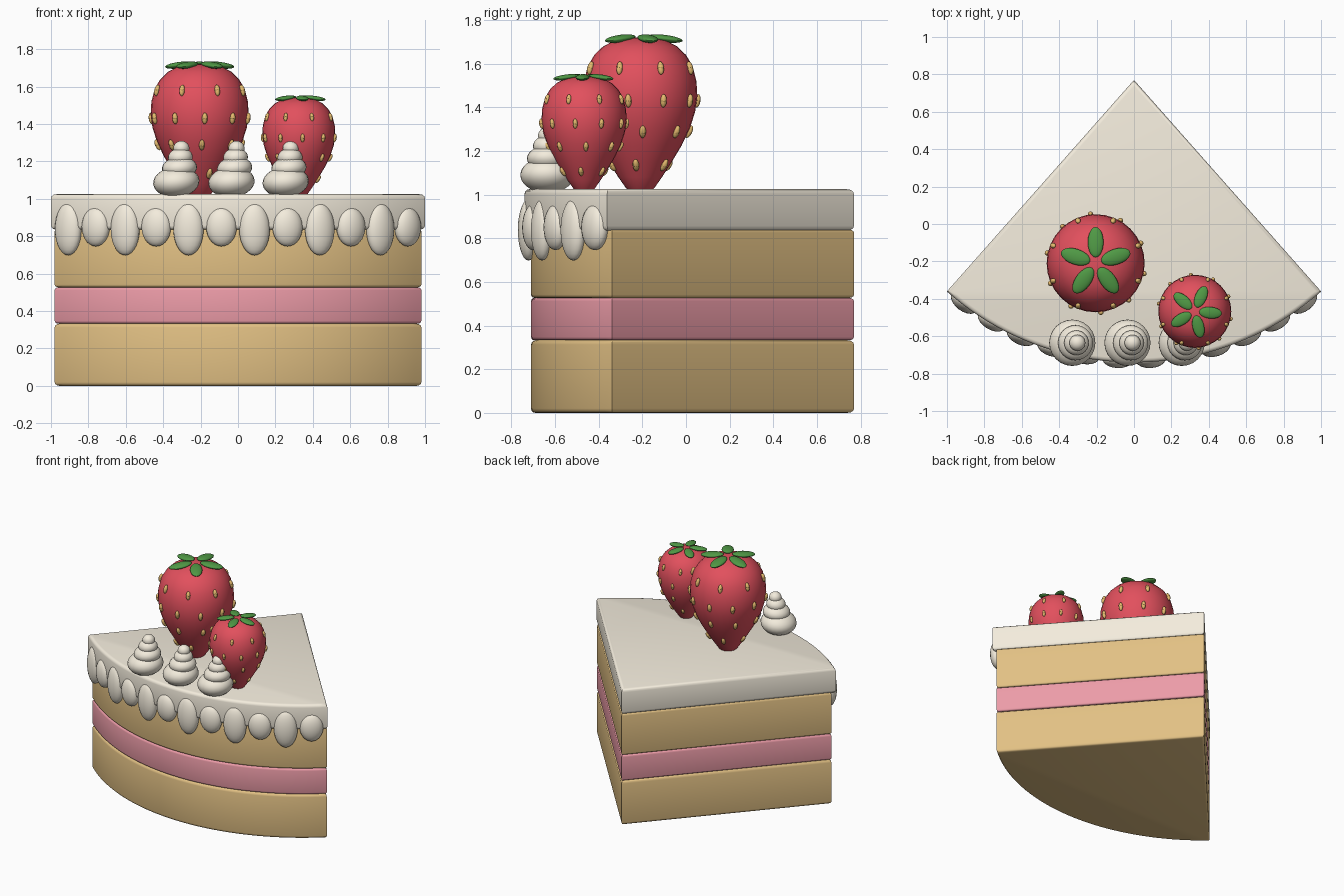
import bpy, bmesh
from math import sin, cos, pi, radians
from mathutils import Matrix, Vector

if "Cube" in bpy.data.objects:
    bpy.data.objects.remove(bpy.data.objects["Cube"])


def material(name, rgb):
    m = bpy.data.materials.new(name)
    m.diffuse_color = (*rgb, 1)
    m.use_nodes = True
    m.node_tree.nodes["Principled BSDF"].inputs["Base Color"].default_value = m.diffuse_color
    return m


SPONGE = material("sponge", (.76, .53, .23))
PINK = material("pink_filling", (.84, .33, .39))
CREAM = material("cream", (.9, .84, .72))
RED = material("berry_red", (.76, .08, .11))
GREEN = material("leaf_green", (.08, .32, .06))
SEED = material("seed_gold", (.79, .5, .16))
APEX = 0.77
HALF = radians(41.5)


def finish(bm, name, mat):
    bmesh.ops.recalc_face_normals(bm, faces=bm.faces)
    me = bpy.data.meshes.new(name)
    bm.to_mesh(me)
    bm.free()
    ob = bpy.data.objects.new(name, me)
    bpy.context.collection.objects.link(ob)
    me.materials.append(mat)
    bpy.ops.object.select_all(action='DESELECT')
    ob.select_set(True)
    bpy.context.view_layer.objects.active = ob
    bpy.ops.object.shade_smooth_by_angle(angle=radians(35))
    return ob


def blob(bm, loc, size, rot=Matrix(), u=20, v=14):
    mat = Matrix.Translation(loc) @ rot @ Matrix.Diagonal((*size, 1))
    bmesh.ops.create_uvsphere(bm, u_segments=u, v_segments=v, radius=1, matrix=mat)


def turn(deg, axis='Z'):
    return Matrix.Rotation(radians(deg), 4, axis)


def wedge(name, radius, z0, z1, mat, bevel):
    bm = bmesh.new()
    n = 40
    pts = [(0, APEX)]
    for i in range(n + 1):
        a = -HALF + 2 * HALF * i / n
        pts.append((radius * sin(a), APEX - radius * cos(a)))
    face = bm.faces.new([bm.verts.new((x, y, z0)) for x, y in pts])
    ext = bmesh.ops.extrude_face_region(bm, geom=[face])
    top = [g for g in ext['geom'] if isinstance(g, bmesh.types.BMVert)]
    bmesh.ops.translate(bm, verts=top, vec=(0, 0, z1 - z0))
    # round only the top and bottom rims
    rims = [e for e in bm.edges if abs(e.verts[0].co.z - e.verts[1].co.z) < 1e-4]
    bmesh.ops.bevel(bm, geom=rims, offset=bevel, segments=3, profile=.5, affect='EDGES')
    finish(bm, name, mat)


# cake layers and icing
wedge("bottom_sponge", 1.48, 0, .333, SPONGE, .02)
wedge("pink_filling", 1.48, .333, .527, PINK, .015)
wedge("top_sponge", 1.48, .527, .84, SPONGE, .015)
wedge("icing", 1.51, .835, 1.025, CREAM, .022)

# icing drips along the curved front
bm = bmesh.new()
for i in range(12):
    deg = -37.4 + 6.8 * i
    a = radians(deg)
    w, h, z = (.082, .14, .838) if i % 2 == 0 else (.082, .104, .85)
    blob(bm, (1.495 * sin(a), APEX - 1.495 * cos(a), z), (w, .048, h), turn(deg))
finish(bm, "icing_drips", CREAM)

# whipped cream swirls
for k, x in enumerate((-.33, -.035, .255)):
    bm = bmesh.new()
    for dx, z, r, h in ((0, 1.09, .124, .082), (.017, 1.165, .094, .06),
                        (.022, 1.222, .066, .05), (.027, 1.27, .043, .04)):
        blob(bm, (x + dx, -.635, z), (r, r, h), turn(-5, 'Y'), 24)
    finish(bm, f"cream_swirl_{k + 1}", CREAM)

# strawberry half profile: radius, height
PROFILE = [(0, -.02), (.035, -.015), (.065, .01), (.1, .06), (.145, .13), (.19, .205),
           (.228, .285), (.252, .36), (.262, .43), (.258, .5), (.24, .57), (.21, .62),
           (.17, .659), (.12, .685), (.06, .698), (0, .702)]
# seed rows: height, count, angle offset
ROWS = [(.56, 8, 22.5), (.41, 10, 6), (.268, 8, 3), (.115, 6, 22)]


def radius_at(z):
    for (r0, z0), (r1, z1) in zip(PROFILE, PROFILE[1:]):
        if z0 <= z <= z1:
            return r0 + (r1 - r0) * (z - z0) / (z1 - z0), (r1 - r0) / (z1 - z0)


def strawberry(name, x, y, s, leaf_turn):
    place = Matrix.Translation((x, y, 1.02)) @ Matrix.Scale(s, 4)
    # fruit
    bm = bmesh.new()
    vs = [bm.verts.new((r, 0, z)) for r, z in PROFILE]
    es = [bm.edges.new(p) for p in zip(vs, vs[1:])]
    bmesh.ops.spin(bm, geom=vs + es, axis=(0, 0, 1), cent=(0, 0, 0),
                   angle=2 * pi, steps=32, use_merge=True)
    bmesh.ops.remove_doubles(bm, verts=bm.verts, dist=1e-4)
    bm.transform(place)
    finish(bm, name, RED)
    # seeds
    bm = bmesh.new()
    for z, n, off in ROWS:
        r, slope = radius_at(z)
        tilt = Matrix.Rotation(math_atan(slope), 4, 'Y')
        for i in range(n):
            rot = turn(-90 + off + 360 * i / n)
            blob(bm, rot @ Vector((r + .004, 0, z)), (.015, .015, .031), rot @ tilt, 10, 8)
    bm.transform(place)
    finish(bm, name + "_seeds", SEED)
    # leaves
    bm = bmesh.new()
    for i in range(5):
        rot = turn(leaf_turn + 72 * i)
        blob(bm, rot @ Vector((.113, 0, .695)), (.082, .042, .017), rot @ turn(7, 'Y'))
    bm.transform(place)
    finish(bm, name + "_leaves", GREEN)


def math_atan(slope):
    return Vector((1, 0)).angle_signed(Vector((1, -slope)))


strawberry("large_strawberry", -.205, -.21, 1, 90)
strawberry("small_strawberry", .325, -.467, .745, 67)
